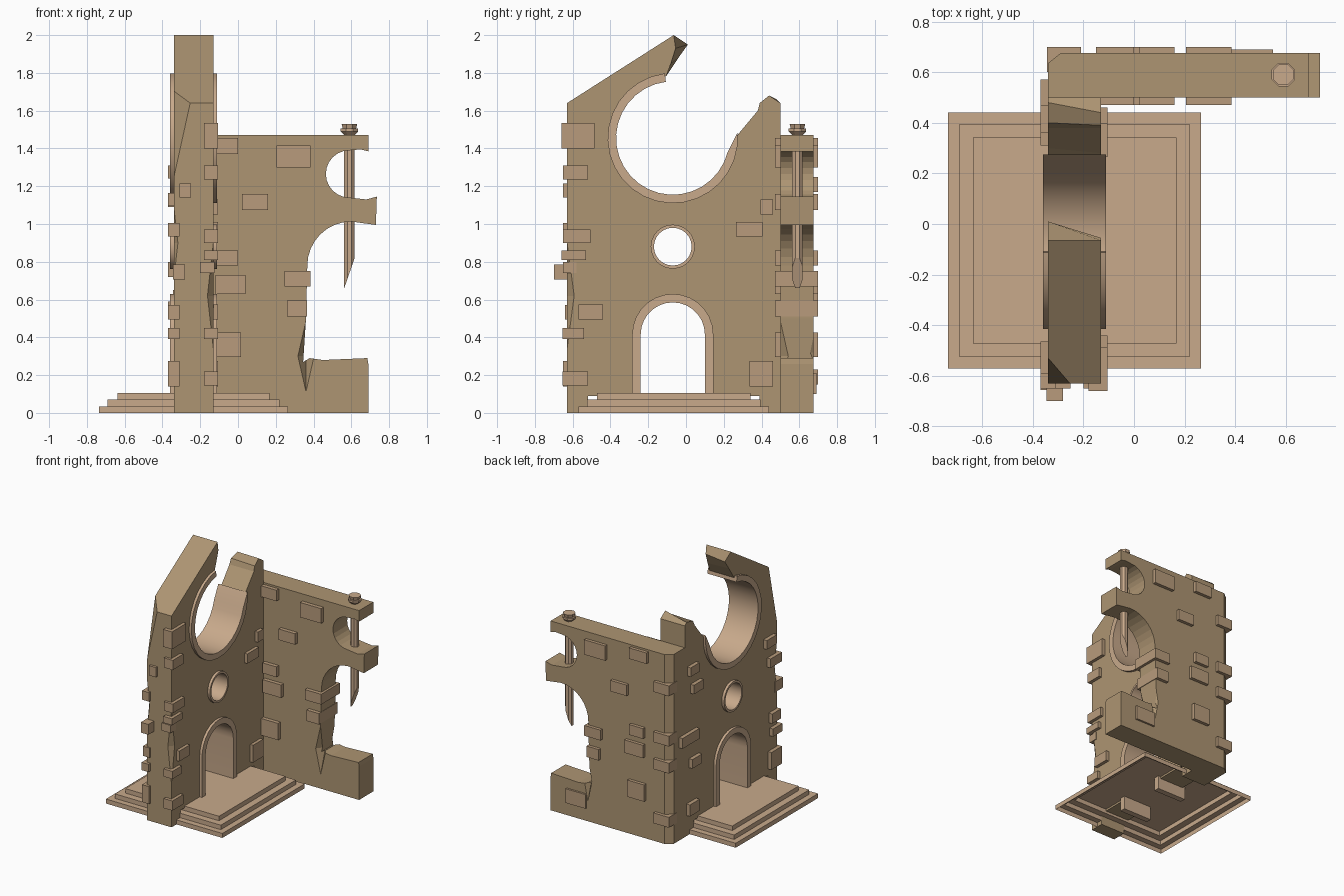
import bpy, bmesh
from math import sin, cos, pi, radians
from mathutils import Vector

if "Cube" in bpy.data.objects:
    bpy.data.objects.remove(bpy.data.objects["Cube"])


def material(name, rgb):
    m = bpy.data.materials.new(name)
    m.diffuse_color = (*rgb, 1)
    m.use_nodes = True
    m.node_tree.nodes["Principled BSDF"].inputs["Base Color"].default_value = m.diffuse_color
    return m


WALL = material("wall_stone", (0.42, 0.30, 0.17))
TRIM = material("trim_stone", (0.58, 0.40, 0.26))
BRICK = material("brick_stone", (0.48, 0.33, 0.20))


def finish(name, bm, mat, recalc=True):
    if recalc:
        bmesh.ops.recalc_face_normals(bm, faces=bm.faces)
    me = bpy.data.meshes.new(name)
    bm.to_mesh(me)
    bm.free()
    ob = bpy.data.objects.new(name, me)
    bpy.context.collection.objects.link(ob)
    if mat:
        me.materials.append(mat)
    return ob


def arc(cu, cv, r, a0, a1, n):
    return [(cu + r * cos(radians(a0 + (a1 - a0) * i / n)),
             cv + r * sin(radians(a0 + (a1 - a0) * i / n))) for i in range(n + 1)]


def place(axis, p, d):
    return (d, p[0], p[1]) if axis == 'x' else (p[0], d, p[1])


# solid between two outlines lying on planes a and b of an axis
def prism(name, axis, pts, a, b, mat, pts2=None):
    bm = bmesh.new()
    lo = [bm.verts.new(place(axis, p, a)) for p in pts]
    hi = [bm.verts.new(place(axis, p, b)) for p in (pts2 or pts)]
    bm.faces.new(lo)
    bm.faces.new(hi)
    n = len(pts)
    for i in range(n):
        j = (i + 1) % n
        bm.faces.new((lo[i], lo[j], hi[j], hi[i]))
    return finish(name, bm, mat)


# stone lining through the front wall, from matching outer and inner outlines
def band(name, outer, inner, closed, mat=TRIM, a=-0.36, b=-0.11):
    bm = bmesh.new()
    rows = [[bm.verts.new(place('x', p, d)) for d, p in
             ((a, o), (b, o), (b, i), (a, i))] for o, i in zip(outer, inner)]
    n = len(rows)
    for i in range(n if closed else n - 1):
        r, s = rows[i], rows[(i + 1) % n]
        for k in range(4):
            m = (k + 1) % 4
            bm.faces.new((r[k], r[m], s[m], s[k]))
    if not closed:
        bm.faces.new(rows[0])
        bm.faces.new(rows[-1])
    ob = finish(name, bm, mat)
    bpy.ops.object.select_all(action='DESELECT')
    ob.select_set(True)
    bpy.context.view_layer.objects.active = ob
    bpy.ops.object.shade_smooth_by_angle(angle=radians(35))
    return ob


def subtract(ob, cutter):
    mod = ob.modifiers.new("cut", 'BOOLEAN')
    mod.operation, mod.solver, mod.object = 'DIFFERENCE', 'EXACT', cutter
    bpy.context.view_layer.update()
    dg = bpy.context.evaluated_depsgraph_get()
    me = bpy.data.meshes.new_from_object(ob.evaluated_get(dg))
    ob.modifiers.clear()
    ob.data = me
    bpy.data.objects.remove(cutter)


# broken edge: subtract a stretched octahedron
def chip(ob, c, s):
    bm = bmesh.new()
    v = [bm.verts.new(Vector(c) + Vector(d)) for d in
         ((s[0], 0, 0), (0, s[1], 0), (-s[0], 0, 0), (0, -s[1], 0), (0, 0, s[2]), (0, 0, -s[2]))]
    for i in range(4):
        bm.faces.new((v[i], v[(i + 1) % 4], v[4]))
        bm.faces.new((v[(i + 1) % 4], v[i], v[5]))
    subtract(ob, finish("chip", bm, None))


# slice off a corner with a plane
def slice_off(ob, co, no):
    bm = bmesh.new()
    bm.from_mesh(ob.data)
    res = bmesh.ops.bisect_plane(bm, geom=bm.verts[:] + bm.edges[:] + bm.faces[:],
                                 plane_co=co, plane_no=no, clear_outer=True)
    edges = [e for e in res["geom_cut"] if isinstance(e, bmesh.types.BMEdge)]
    bmesh.ops.contextual_create(bm, geom=edges)
    bmesh.ops.recalc_face_normals(bm, faces=bm.faces)
    bm.to_mesh(ob.data)
    bm.free()


CY = -0.07

# front wall with doorway and broken rose window in its outline
foot = [(-0.63, 0), (-0.52, 0), (-0.52, 0.09), (CY - 0.2, 0.09)]
door = arc(CY, 0.415, 0.2, 180, 0, 14)
right = [(CY + 0.2, 0.09), (0.39, 0.09), (0.39, 0), (0.50, 0), (0.50, 1.64)]
rose = arc(CY, 1.455, 0.33, 360, 96, 24)
tip_l = [(0.48, 1.66), (0.40, 1.64), (0.38, 1.60), (0.30, 1.50)]
tip_r = [(0.44, 1.68), (0.39, 1.64), (0.38, 1.60), (0.28, 1.48)]
peak_l = [(-0.04, 1.88), (0.01, 1.95), (-0.065, 2.0), (-0.63, 1.64)]
peak_r = [(-0.08, 1.85), (-0.055, 1.93), (-0.065, 2.0), (-0.63, 1.64)]
base = foot + door + right
wall = prism("front_wall", 'x', base + tip_l + rose + peak_l, -0.34, -0.13, WALL,
             base + tip_r + rose + peak_r)
slice_off(wall, (-0.34, -0.53, 1.70), Vector((-0.10, -0.10, 0.022)).normalized())
subtract(wall, prism("hole", 'x', arc(CY, 0.88, 0.108, 0, 345, 23), -0.5, 0, None))
chip(wall, (-0.12, -0.64, 0.62), (0.05, 0.06, 0.45))
chip(wall, (-0.35, -0.64, 0.90), (0.04, 0.05, 0.35))

# linings of rose window, round window and doorway
band("rose_window_ring", arc(CY, 1.455, 0.345, 97, 365, 22),
     arc(CY, 1.455, 0.30, 97, 346, 22), False)
band("round_window_ring", arc(CY, 0.88, 0.117, 0, 345, 23),
     arc(CY, 0.88, 0.10, 0, 345, 23), True)
band("door_frame",
     [(CY - 0.215, 0)] + arc(CY, 0.415, 0.215, 180, 0, 14) + [(CY + 0.215, 0)],
     [(CY - 0.17, 0)] + arc(CY, 0.415, 0.17, 180, 0, 14) + [(CY + 0.17, 0)], False)

# ruined side wall
side = ([(-0.34, 0), (0.69, 0), (0.69, 0.26), (0.685, 0.29), (0.45, 0.28), (0.38, 0.29),
         (0.345, 0.27), (0.36, 0.50)]
        + arc(0.60, 0.78, 0.233, 180, 90, 8)
        + [(0.73, 0.995), (0.735, 1.145), (0.68, 1.13)]
        + arc(0.59, 1.265, 0.125, 270, 90, 12)
        + [(0.65, 1.395), (0.69, 1.385), (0.69, 1.47), (-0.34, 1.47)])
side_wall = prism("side_wall", 'y', side, 0.50, 0.675, WALL)
slice_off(side_wall, (-0.34, 0.635, 0), Vector((-0.04, 0.05, 0)).normalized())
chip(side_wall, (0.36, 0.49, 0.30), (0.05, 0.07, 0.22))
chip(side_wall, (0.37, 0.685, 0.32), (0.04, 0.06, 0.2))
chip(side_wall, (0.70, 0.49, 0.25), (0.02, 0.02, 0.1))

# stepped platform, open underneath
bm = bmesh.new()
prev = None
for ins, z in ((0, 0), (0, 0.035), (0.045, 0.035), (0.045, 0.07), (0.098, 0.07), (0.098, 0.105)):
    x0, x1, y0, y1 = -0.735 + ins, 0.265 - ins, -0.57 + ins, 0.44 - ins
    ring = [bm.verts.new(p) for p in ((x0, y0, z), (x1, y0, z), (x1, y1, z), (x0, y1, z))]
    if prev:
        for i in range(4):
            bm.faces.new((prev[i], prev[(i + 1) % 4], ring[(i + 1) % 4], ring[i]))
    prev = ring
bm.faces.new(prev)
finish("steps", bm, TRIM, False)

# hanging octagonal pole with slanted point and flared cap
bm = bmesh.new()
prev = None
for r, z in ((0.03, 0.74), (0.03, 1.455), (0.028, 1.47), (0.05, 1.49), (0.05, 1.505),
             (0.038, 1.505), (0.045, 1.53)):
    ring = []
    for i in range(8):
        a = pi / 8 + i * pi / 4
        dz = 0.08 * cos(a) / cos(pi / 8) if z == 0.74 else 0
        ring.append(bm.verts.new((0.59 + r * cos(a), 0.59 + r * sin(a), z + dz)))
    if prev:
        for i in range(8):
            bm.faces.new((prev[i], prev[(i + 1) % 8], ring[(i + 1) % 8], ring[i]))
    else:
        bm.faces.new(ring)
    prev = ring
bm.faces.new(prev)
finish("pole", bm, TRIM)


# protruding bricks
def brick(name, x, y, z):
    bm = bmesh.new()
    bmesh.ops.create_cube(bm, size=1)
    for v in bm.verts:
        for k, (a, b) in enumerate((x, y, z)):
            v.co[k] = a if v.co[k] < 0 else b
    finish(name, bm, BRICK)


# side wall bricks run through the wall: x0, x1, z0, z1
for x0, x1, z0, z1 in ((-0.15, 0.0, 1.37, 1.455), (0.205, 0.385, 1.30, 1.415),
                       (0.02, 0.16, 1.075, 1.16), (-0.12, 0.0, 0.78, 0.86),
                       (-0.12, 0.04, 0.63, 0.73), (0.245, 0.385, 0.67, 0.75),
                       (0.26, 0.365, 0.51, 0.595), (-0.13, 0.015, 0.295, 0.425)):
    brick("side_brick", (x0, x1), (0.47, 0.70), (z0, z1))
brick("foot_brick", (0.38, 0.55), (0.60, 0.69), (0.10, 0.21))
for z in (1.17, 0.78, 0.57, 0.15):
    brick("back_corner_brick", (-0.343, -0.21), (0.60, 0.70), (z, z + 0.08))

# front corner bricks, door side: y0, y1, z0, z1
for y0, y1, z0, z1 in ((-0.66, -0.485, 1.40, 1.535), (-0.65, -0.52, 1.235, 1.31),
                       (-0.65, -0.505, 0.90, 0.97), (-0.66, -0.53, 0.81, 0.86),
                       (-0.57, -0.44, 0.495, 0.575), (-0.655, -0.54, 0.39, 0.45),
                       (-0.655, -0.52, 0.145, 0.22), (0.265, 0.405, 0.935, 1.01),
                       (0.395, 0.46, 1.05, 1.13), (0.335, 0.46, 0.14, 0.275)):
    brick("front_brick", (-0.18, -0.105), (y0, y1), (z0, z1))

# front corner bricks, outer side
for y0, y1, z0, z1 in ((-0.59, -0.465, 1.095, 1.165), (-0.65, -0.51, 0.935, 1.005),
                       (-0.64, -0.53, 0.495, 0.57), (-0.655, -0.54, 0.39, 0.45),
                       (-0.65, -0.52, 0.14, 0.275), (0.36, 0.47, 1.24, 1.31),
                       (0.31, 0.43, 1.09, 1.16), (0.36, 0.57, 0.72, 0.80),
                       (0.33, 0.45, 0.52, 0.59), (0.36, 0.48, 0.16, 0.25)):
    brick("outer_brick", (-0.37, -0.31), (y0, y1), (z0, z1))
brick("end_brick", (-0.31, -0.25), (-0.65, -0.58), (1.14, 1.215))
brick("end_brick", (-0.345, -0.28), (-0.70, -0.60), (0.705, 0.785))
brick("end_brick", (-0.20, -0.125), (-0.65, -0.58), (0.74, 0.80))
